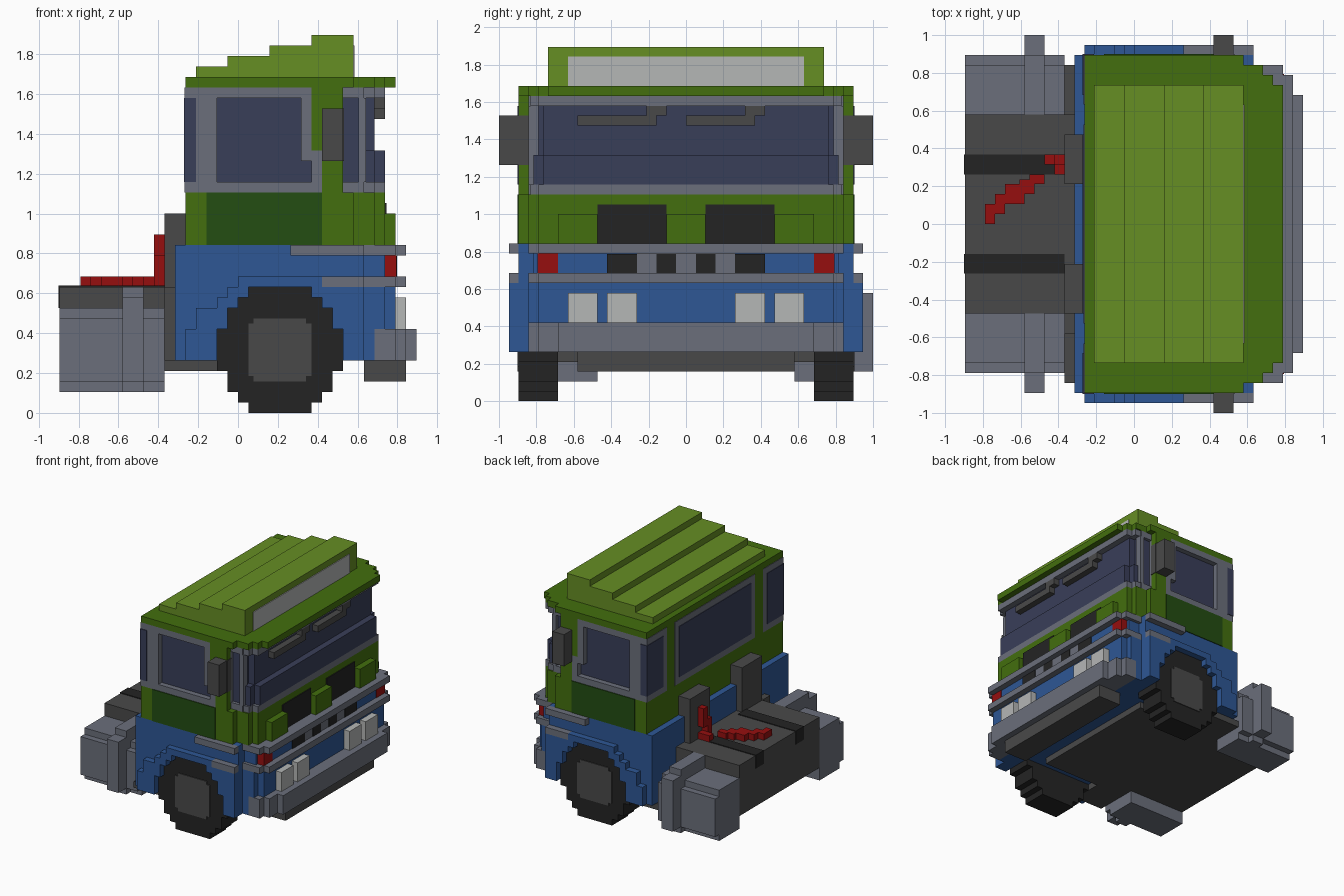
import bpy, bmesh

U = 2 / 38  # one block of the grid

cube = bpy.data.objects.get("Cube")
if cube:
    bpy.data.objects.remove(cube, do_unlink=True)


def material(name, rgb):
    lin = [(c / 255 / 12.92) if c < 11 else ((c / 255 + 0.055) / 1.055) ** 2.4 for c in rgb]
    m = bpy.data.materials.new(name)
    m.use_nodes = True
    m.diffuse_color = (*lin, 1)
    m.node_tree.nodes["Principled BSDF"].inputs["Base Color"].default_value = (*lin, 1)
    return m


LIME = material("light green", (102, 142, 36))
GREEN = material("green", (67, 111, 14))
DOOR = material("dark green", (35, 77, 18))
BLUE = material("blue", (46, 87, 149))
GLASS = material("dark glass", (57, 62, 89))
GREY = material("grey", (107, 111, 123))
DARK = material("dark grey", (73, 73, 73))
BLACK = material("black", (36, 36, 36))
RED = material("red", (150, 15, 15))
LIGHT = material("light grey", (181, 183, 182))


def blocks(name, mat, boxes, mirror=False):
    """One object from boxes (x0, x1, y0, y1, z0, z1) in grid units, optionally mirrored in y."""
    bm = bmesh.new()
    for x0, x1, y0, y1, z0, z1 in boxes:
        spans = [(y0, y1), (-y1, -y0)] if mirror else [(y0, y1)]
        for a, b in spans:
            verts = bmesh.ops.create_cube(bm, size=1)["verts"]
            for v in verts:
                v.co.x = U * (x1 if v.co.x > 0 else x0)
                v.co.y = U * (b if v.co.y > 0 else a)
                v.co.z = U * (z1 if v.co.z > 0 else z0)
    me = bpy.data.meshes.new(name)
    bm.to_mesh(me)
    bm.free()
    me.materials.append(mat)
    ob = bpy.data.objects.new(name, me)
    bpy.context.collection.objects.link(ob)
    return ob


def steps(z0, z1, *parts):
    """Slab with stepped outline: parts are (x0, x1, half_width)."""
    return [(x0, x1, -h, h, z0, z1) for x0, x1, h in parts]


# Wheels: rows of (z0, z1, half length) around x = 4
rows = [(0, 1, 3), (1, 2, 4), (2, 4, 5), (4, 8, 6), (8, 10, 5), (10, 11, 4), (11, 12, 3)]
blocks("wheels", BLACK, [(4 - h, 4 + h, 13, 17, a, b) for a, b, h in rows], True)
blocks("wheel_hubs", DARK, [(1.5, 6.5, 16.5, 17.12, 3, 9), (1, 7, 16.5, 17.12, 3.5, 8.5)], True)

# Lower blue body with arches following the wheel steps
fender_start = {4: -5, 8: -4, 10: -2, 11: -1}
body, fender = [], []
for a, b, h in rows[3:]:
    a2 = max(a, 5)
    body += [(-6, 4 - h, 13, 17, a2, b), (4 + h, 12, 13, 17, a2, b)]
    fender += [(fender_start[a], 4 - h, 17, 18, a2, b), (4 + h, 12, 17, 18, a2, b)]
blocks("body_sides", BLUE, body, True)
blocks("fenders", BLUE, fender + [(0, 8, 17, 18, 12, 13)], True)
blocks("lower_body", BLUE,
       [(-6, 12, -13, 13, 5, 12), (-6, 12, -17, 17, 12, 16)]
       + steps(5, 8, (12, 13, 16))
       + steps(8, 12, (12, 14, 16), (14, 15, 15))
       + steps(13, 15, (12, 14, 15.5), (14, 15, 15)))

# Grey trim bands and front bumper
front = ((12, 15, 16), (15, 16, 15))
blocks("trim_bands", GREY, steps(12, 13, *front) + steps(15, 16, *front))
blocks("side_trim", GREY, [(8, 12, 17, 18, 12, 13), (5, 12, 17, 18, 15, 16)], True)
blocks("front_bumper", GREY, steps(5, 8, (13, 15, 16), (15, 16, 15), (16, 17, 13)))
blocks("bumper_underside", DARK, [(12, 16, -11, 11, 3, 5)])

# Lamps and grille
blocks("headlights", LIGHT, [(15, 16, 5, 8, 8, 11), (15, 16, 9, 12, 8, 11)], True)
blocks("corner_lamps", RED, [(14, 15.1, 13, 15.1, 13, 15)], True)
blocks("grille_panel", GREY, [(14, 15.08, -5, 5, 13, 15)])
blocks("grille_slots", BLACK, [(15, 15.16, 1, 3, 13, 14.95), (15, 15.16, 5, 8, 13, 14.95)], True)

# Green cab: lower walls, front blocks, core, pillars
blocks("cab_lower", GREEN, steps(16, 21, (-5, 11, 17), (11, 13, 16), (13, 14, 15)))
blocks("cab_front_center", GREEN, [(14, 15, -2, 2, 16, 19)])
blocks("cab_front_blocks", GREEN, [(14, 15, 9, 13, 16, 19)], True)
blocks("front_vents", BLACK, [(14, 14.15, 2, 9, 16, 20)], True)
blocks("door_panels", DOOR, [(-3, 8, 17, 17.12, 16, 21)], True)
blocks("cab_core", GREEN, [(-5, 9, -16, 16, 21, 31)])
blocks("cab_pillars", GREEN, [(8, 10, 16, 17, 21, 31), (7, 8, 16, 17, 25, 31)], True)

# Side windows
blocks("side_window_frames", GREY,
       [(-5, -2, 16, 17, 21, 31), (-2, 8, 16, 17, 21, 22), (-2, 7, 16, 17, 30, 31),
        (6, 7, 16, 17, 24, 30), (7, 8, 16, 17, 22, 25)], True)
blocks("side_windows", GLASS, [(-2, 7, 16, 16.15, 22, 30)], True)

# Rear windows, the outer ones wrapping the corners
blocks("rear_window_frame", GREY, [(-5.08, -5, -10, 10, 21, 31)])
blocks("rear_window", GLASS, [(-5.16, -5, -9, 9, 22, 30)])
blocks("rear_corner_frames", GREY, [(-5.08, -5, 12, 17, 21, 31)], True)
blocks("rear_corner_windows", GLASS, [(-5.16, -4, 13, 17.1, 22, 30)], True)

# Windshield stepping back above, with its frame and wipers
blocks("windshield", GLASS, steps(22, 25, (9, 13, 15.5), (13, 14, 14.5))
       + steps(25, 30, (9, 12, 15.5), (12, 13, 14.5)))
blocks("windshield_frame", GREY, steps(21, 22, (9, 12, 16), (12, 13, 15.8), (13, 14, 15))
       + steps(30, 31, (9, 12, 16), (12, 13, 15.8), (13, 14, 15)))
blocks("windshield_pillars", GREY, [(9, 10, 15, 16.1, 22, 30), (11.5, 12.2, 15, 16, 22, 30)], True)
blocks("wipers", DARK, [(13, 14, -11, -3, 28, 29), (13, 14, -4, -2, 29, 30),
                        (13, 14, 0, 7, 28, 29), (13, 14, 6, 8, 29, 30)])
blocks("mirrors", DARK, [(8, 10, 17, 19, 24, 29), (8.1, 10.1, 16, 17.1, 24, 29)], True)

# Roof and stepped wind deflector
blocks("roof", GREEN, steps(31, 32, (-5, 11, 17), (11, 13, 16), (13, 14, 15), (14, 15, 14)))
blocks("roof_deflector", LIME, [(x, 11, -14, 14, 32 + i, 33 + i) for i, x in enumerate((-4, -1, 3, 7))])
blocks("deflector_panel", LIGHT, [(11, 11.12, -12, 12, 32, 35)])

# Chassis behind the cab, offset one block sideways
blocks("chassis", DARK, [(-17, -7, -9, 11, 4, 12), (-7, 8, -11, 11, 4, 12)])
blocks("chassis_sides", DARK, [(-7, -2, 11, 16, 4, 5)], True)
blocks("chassis_rails", BLACK, [(-17.1, -7, 5, 7, 10, 12.12), (-17.1, -7, -5, -3, 10, 12.12)])
blocks("rear_towers", DARK, [(-7, -5, 4, 9, 12, 19)], True)

# Side tanks with raised bands
tanks, bands = [], []
for s, y in ((-1, -9), (1, 11)):
    def out(a, b, y=y, s=s):
        return tuple(sorted((y + s * a, y + s * b)))
    tanks += [(-17, -7, *out(0, 6), 3, 9), (-17, -7, *out(0, 5), 2, 10)]
    bands += [(-11, -9, *out(0, 8), 3, 11), (-11, -9, *out(0, 6), 2, 12)]
blocks("side_tanks", GREY, tanks)
blocks("tank_bands", GREY, bands)

# Red hoses
blocks("deck_hose", RED, [(-15, -14, 0, 2, 12, 13), (-14, -13, 1, 3, 12, 13), (-13, -11, 2, 4, 12, 13),
                          (-11.5, -10, 3, 4.5, 12, 13), (-10.5, -9, 4, 5, 12, 13)])
blocks("upright_hose", RED, [(-9, -7, 6, 7, 12, 13), (-8, -7, 5, 6, 12, 15), (-8, -7, 6, 7, 14, 17)])
